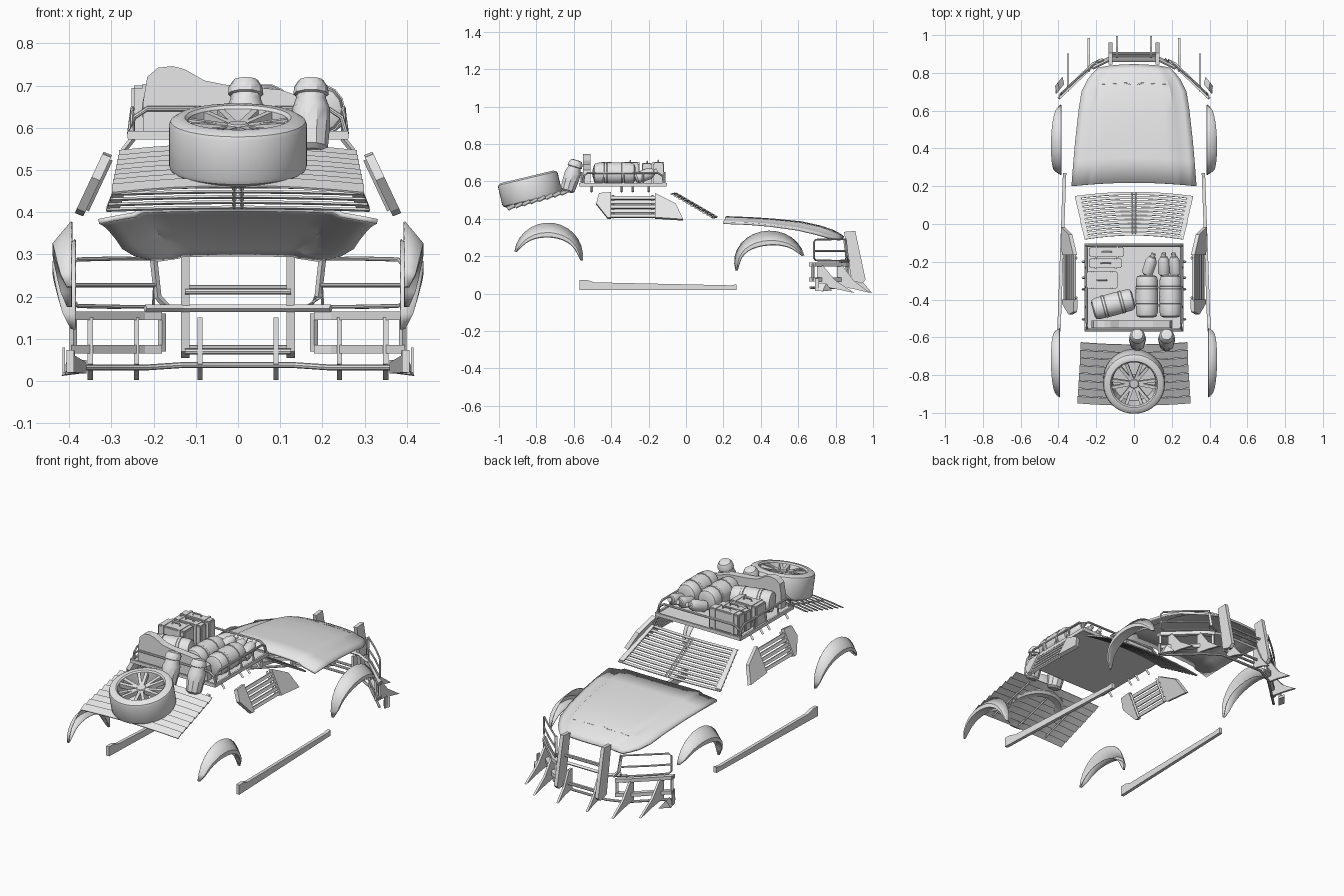
import bpy, bmesh, math
from math import sin, cos, pi, radians
from mathutils import Vector as V, Matrix as M

if "Cube" in bpy.data.objects:
    bpy.data.objects.remove(bpy.data.objects["Cube"])

grey = bpy.data.materials.new("plain_grey")
grey.use_nodes = True
grey.diffuse_color = (0.8, 0.8, 0.8, 1)
grey.node_tree.nodes["Principled BSDF"].inputs["Base Color"].default_value = (0.8, 0.8, 0.8, 1)


def finish(name, bm, smooth=False, thick=0):
    bmesh.ops.recalc_face_normals(bm, faces=bm.faces)
    me = bpy.data.meshes.new(name)
    bm.to_mesh(me)
    bm.free()
    ob = bpy.data.objects.new(name, me)
    bpy.context.collection.objects.link(ob)
    me.materials.append(grey)
    if thick:
        mod = ob.modifiers.new("thickness", 'SOLIDIFY')
        mod.thickness, mod.offset = thick, 0
    if smooth:
        bpy.ops.object.select_all(action='DESELECT')
        ob.select_set(True)
        bpy.context.view_layer.objects.active = ob
        bpy.ops.object.shade_smooth_by_angle(angle=radians(35))
    return ob


def loft(name, rows, wrap=False, caps=False, smooth=False, thick=0):
    bm = bmesh.new()
    vs = [[bm.verts.new(p) for p in r] for r in rows]
    n = len(rows[0])
    for a, b in zip(vs, vs[1:]):
        for i in range(n if wrap else n - 1):
            j = (i + 1) % n
            bm.faces.new((a[i], a[j], b[j], b[i]))
    if caps:
        bm.faces.new(vs[0])
        bm.faces.new(vs[-1])
    return finish(name, bm, smooth, thick)


def prism(name, pts, offset):
    rows = [[V(p) for p in pts], [V(p) + V(offset) for p in pts]]
    return loft(name, rows, wrap=True, caps=True)


def box(name, centre, size, bevel=0):
    bm = bmesh.new()
    bmesh.ops.create_cube(bm, size=1)
    bmesh.ops.scale(bm, vec=size, verts=bm.verts)
    if bevel:
        bmesh.ops.bevel(bm, geom=bm.edges[:], offset=bevel, segments=2, affect='EDGES')
    bmesh.ops.translate(bm, vec=centre, verts=bm.verts)
    return finish(name, bm)


def lathe(name, profile, mat, n=16, caps=True):
    rows = [[mat @ V((r * cos(2 * pi * k / n), r * sin(2 * pi * k / n), z)) for k in range(n)]
            for r, z in profile]
    return loft(name, rows, wrap=True, caps=caps, smooth=True)


def tube(name, pts, r=0.006, closed=False, sides=8):
    pts = [V(p) for p in pts]
    rows = []
    for i, p in enumerate(pts):
        a = pts[i - 1] if i or closed else p
        b = pts[(i + 1) % len(pts)] if i < len(pts) - 1 or closed else p
        d = (b - a).normalized()
        u = d.cross(V((0, 0, 1)) if abs(d.z) < 0.9 else V((1, 0, 0))).normalized()
        w = d.cross(u)
        rows.append([p + r * (u * cos(2 * pi * k / sides) + w * sin(2 * pi * k / sides))
                     for k in range(sides)])
    if closed:
        rows.append(rows[0])
    return loft(name, rows, wrap=True, caps=not closed, smooth=sides > 4)


# Spare wheel: tyre, rim and paired spokes
wheel = M.Translation((0, -0.834, 0.559)) @ M.Rotation(radians(13.4), 4, 'X')
tyre = [(.115, -.06), (.145, -.067), (.16, -.058), (.164, -.048), (.164, .048), (.16, .058),
        (.145, .067), (.126, .067), (.119, .06), (.114, .03), (.112, -.06), (.115, -.06)]
lathe("spare_tyre", tyre, wheel, 40, caps=False)
lathe("rim_back", [(.113, -.045), (.113, -.035)], wheel, 32)
lathe("wheel_hub", [(.03, -.035), (.03, .045), (.022, .054), (.012, .054)], wheel, 16)
for k in range(6):
    for side in (-.17, .17):
        a = k * pi / 3 + side
        c, t = V((cos(a), sin(a), 0)), V((-sin(a), cos(a), 0)) * .008
        quad = [c * .022 - t + V((0, 0, .05)), c * .022 + t + V((0, 0, .05)),
                c * .117 + t + V((0, 0, .06)), c * .117 - t + V((0, 0, .06))]
        up = wheel.to_3x3() @ V((0, 0, -.025))
        prism("wheel_spoke", [wheel @ q for q in quad], up)


# Slatted covers for the windscreen and the rear window
def louvre(name, count, start, end, hw, step, bow, thick):
    def at(t, u):
        w = hw[0] + (hw[1] - hw[0]) * t
        p = V((0, *start)).lerp(V((0, *end)), t) + V((0, *bow)) * (1 - u * u)
        return p + V((w * u, 0, 0))
    for i in range(count):
        t = i / (count - 1)
        rows = [[at(t, u / 4) + V((0, *step)) * k for u in range(-4, 5)] for k in (-.5, .5)]
        loft(name + "_slat", rows, thick=thick)
    return at


at = louvre("windscreen", 11, (-.075, .53), (.14, .405), (.262, .312), (.015, -.004), (.022, .006), .005)
for s in (-1, 1):
    prism("windscreen_side_strip", [at(0, s), at(0, s * .92), at(1, s * .9), at(1, s)], (0, 0, .007))
    tube("windscreen_centre_bar", [at(0, s * .03), at(1, s * .03)], .005, sides=4)
at = louvre("rear_window", 8, (-.93, .455), (-.645, .535), (.298, .282), (.037, .02), (-.012, .016), .005)
for u in (-.6, 0, .6):
    tube("rear_window_bar", [at(t, u) - V((0, 0, .008)) for t in (0, 1)], .005, sides=4)

# Bonnet: rows of (y, middle height, half width, side drop)
stations = [(.2, .408, .33, .03), (.33, .403, .32, .03), (.45, .395, .309, .032), (.6, .38, .292, .038),
            (.7, .358, .276, .04), (.76, .338, .246, .038), (.80, .318, .214, .026), (.825, .3, .19, .012)]
cols = [(0, 0), (.3, .03), (.55, .08), (.69, .14), (.75, .5), (.9, .78), (1, 1)]
cols = [(-f, d) for f, d in cols[:0:-1]] + cols
loft("bonnet", [[(f * w, y + .018 * (1 - f * f), z - d * drop) for f, d in cols]
                for y, z, w, drop in stations], smooth=True, thick=.012)
tube("bonnet_ridge", [(-.17, .74, .347), (-.04, .745, .352), (0, .73, .356), (.04, .745, .352), (.17, .74, .347)], .004)


# Wheel arch flares
def arch(name, s, yc, zc, ry, rz, a0, a1, x0, flare):
    rows = []
    for i in range(15):
        f = i / 14
        a = radians(a0 + (a1 - a0) * f)
        b = max(0, sin(pi * f)) ** .55
        w = .012 + .058 * b
        ring = lambda k: (yc + (ry - k * .65) * cos(a), zc + (rz - k) * sin(a))
        rows.append([(s * (x0 + dx), *ring(w * k)) for dx, k in
                     ((0, 0), (.01 + flare * b, .75), (.01 + flare * b, 1.05), (0, 1.1))])
    loft(name, rows, smooth=True, thick=.004)


for s in (-1, 1):
    arch("rear_wheel_arch", s, -.735, .2, .183, .178, -8, 172, .394, .034)
    arch("front_wheel_arch", s, .447, .17, .188, .165, 12, 197, .385, .043)

    # Side sill with a kicked-up rear end
    sill = [(-.57, .02), (.27, .018), (.27, .05), (.24, .044), (-.49, .06), (-.53, .073), (-.57, .073)]
    prism("side_sill", [(s * (.386 - .036 * y), y, z) for y, z in sill], (-s * .018, 0, 0))

    # Side window covers leaning inwards
    lean = lambda y, z: (s * (.362 - (z - .4) * .47), y, z)
    front = [(-.165, .53), (-.055, .475), (-.015, .39), (-.165, .4)]
    back = [(-.48, .475), (-.465, .53), (-.4, .535), (-.4, .4), (-.42, .4)]
    for pts in (front, back):
        prism("side_window_plate", [lean(*p) for p in pts], (s * .02, 0, .008))
    for i in range(5):
        z = .515 - .024 * i
        prism("side_window_slat", [lean(-.41, z), lean(-.15, z), lean(-.15, z - .015), lean(-.41, z - .015)],
              (s * .012, 0, .006))
    for y in (-.39, -.18):
        tube("side_window_post", [lean(y, .525), lean(y, .405)], .007, sides=4)

# Roof rack tray, rails, posts and feet
box("rack_floor", (0, -.337, .578), (.52, .465, .012))
for s in (-1, 1):
    box("rack_side_edge", (s * .257, -.337, .583), (.01, .465, .018))
    box("rack_end_edge", (0, -.337 + s * .23, .583), (.52, .01, .018))
    rail = [(-.55, .59), (-.545, .63), (-.525, .645), (-.15, .645), (-.125, .63), (-.12, .59)]
    tube("rack_side_rail", [(s * .25, y, z) for y, z in rail], .006)
    end = [(-.255, .59), (-.245, .625), (-.215, .645), (.215, .645), (.245, .625), (.255, .59)]
    tube("rack_end_rail", [(x, -.337 + s * .222, z) for x, z in end], .006)
    for y in (-.44, -.335, -.23):
        tube("rack_post", [(s * .25, y, .645), (s * .258, y, .585)], .005)
    for y in (-.505, -.345, -.285, -.2):
        tube("rack_foot", [(s * .248, y, .575), (s * .272, y, .545)], .007, sides=4)

# Luggage: cases with straps and handles
for x, y, sx, sy, h in ((-.145, -.148, .185, .055, .115), (-.15, -.208, .175, .05, .11), (-.17, -.297, .165, .09, .115)):
    box("case", (x, y, .585 + h / 2), (sx, sy, h), bevel=.006)
    for k in (-.3, .3):
        box("case_strap", (x + k * sx, y, .585 + h / 2), (.014, sy + .006, h + .006))
    tube("case_handle", [(x - .025, y, .585 + h), (x - .02, y, .597 + h), (x + .02, y, .597 + h), (x + .025, y, .585 + h)], .004)

# Upright humped board at the back of the tray
hump = [(-.225, .585), (-.225, .66), (-.215, .72), (-.19, .742), (-.155, .746), (-.125, .738),
        (-.08, .712), (-.03, .702), (.1, .69), (.19, .66), (.2, .585)]
prism("humped_board", [(x, -.55, z) for x, z in hump], (0, .04, 0))

# Rolled bags with bulging sections between straps
roll = [(.035, -.112), (.052, -.105), (.058, -.085), (.058, -.055), (.051, -.047), (.059, -.038), (.06, 0)]
roll += [(r, -z) for r, z in roll[-2::-1]]
for x, y, turn in ((.068, -.383, 0), (.193, -.383, 0), (-.11, -.425, -75)):
    place = M.Translation((x, y, .643)) @ M.Rotation(radians(turn), 4, 'Z') @ M.Rotation(pi / 2, 4, 'X')
    lathe("rolled_bag", roll, place, 14)
    for k in (-.047, .047):
        lathe("bag_strap", [(.053, k - .006), (.061, k - .006), (.061, k + .006), (.053, k + .006)], place, 14)

# Small flasks lying at the front of the tray
flask = [(.02, -.06), (.03, -.05), (.031, .02), (.018, .045), (.012, .048), (.012, .065)]
for x, turn in ((.085, -18), (.158, 0), (.215, 6)):
    place = M.Translation((x, -.215, .635)) @ M.Rotation(radians(turn), 4, 'Z') @ M.Rotation(radians(-70), 4, 'X')
    lathe("flask", flask, place, 12)

# Two canisters leaning against the tray
can = [(.028, -.095), (.04, -.085), (.045, -.03), (.045, .01), (.036, .035), (.036, .043), (.042, .046),
       (.04, .064), (.03, .08), (.018, .082)]
for x in (.018, .173):
    lathe("canister", can, M.Translation((x, -.608, .635)) @ M.Rotation(radians(-17), 4, 'X'), 10)


# Front guard: everything follows the same swept-back line
def sweep(x):
    a = abs(x)
    return .9 - max(0, a - .13) * .5 - max(0, a - .22) * .45


line = [-.4, -.31, -.22, -.13, 0, .13, .22, .31, .4]
tube("lower_guard_tube", [(x, sweep(x) - .02, .038 if abs(x) < .21 else .032) for x in line], .007)
tube("upper_cross_bar", [(x, sweep(x) - .03, .172) for x in line[2:-2]], .009, sides=4)
for z in (.07, .212):
    for dy in (0, .025):
        tube("centre_cross_bar", [(-.125, .885 + dy - .1 * z, z + dy / 3), (.125, .885 + dy - .1 * z, z + dy / 3)], .007)
for s in (-1, 1):
    post = [(.845, .33), (.905, .335), (.96, .075), (.94, .055), (.885, .07)]
    prism("guard_upright", [(s * .115, y, z) for y, z in post], (s * .02, 0, 0))
    for z in (.155, .075):
        rows = [[(s * x, sweep(x) + dy, z + dz) for dy, dz in ((-.03, -.01), (0, -.01), (0, .01), (-.03, .01))]
                for x in (.18, .22, .31, .395)]
        loft("side_bumper_bar", rows, wrap=True, caps=True)
    for x in (.18, .39):
        tube("bumper_bracket", [(s * x, sweep(x) - .015, .16), (s * x, sweep(x) - .015, .07)], .009, sides=4)
    tube("headlight_brace", [(s * .2, .85, .29), (s * .19, .86, .2), (s * .165, .87, .172)], .009, sides=4)

    # Headlight guard loop with a middle bar
    loop = [(.2, .29), (.3, .29), (.38, .288), (.39, .275), (.39, .19), (.38, .178), (.3, .176), (.2, .176)]
    tube("headlight_guard", [(s * x, sweep(x) - .01, z) for x, z in loop], .005, closed=True)
    tube("headlight_guard_bar", [(s * x, sweep(x) - .01, .227) for x in (.195, .3, .39)], .005)

    # Forward-reaching blade spikes
    for x, reach in ((.09, .095), (.24, .15), (.35, .17)):
        y = sweep(x)
        blade = [(y - .03, .15), (y, .15), (y + reach * .4, .07), (y + reach, .003), (y + reach * .4, .025), (y - .03, .04)]
        prism("guard_spike", [(s * x - .006, *p) for p in blade], (.012, 0, 0))

    # Corner fins at the ends of the bumper
    prism("corner_fin", [(s * .37, .74, .02), (s * .41, .69, .015), (s * .395, .71, .058)], (s * .008, .04, -.003))
    box("corner_post", (s * .413, .7, .05), (.006, .02, .06))
